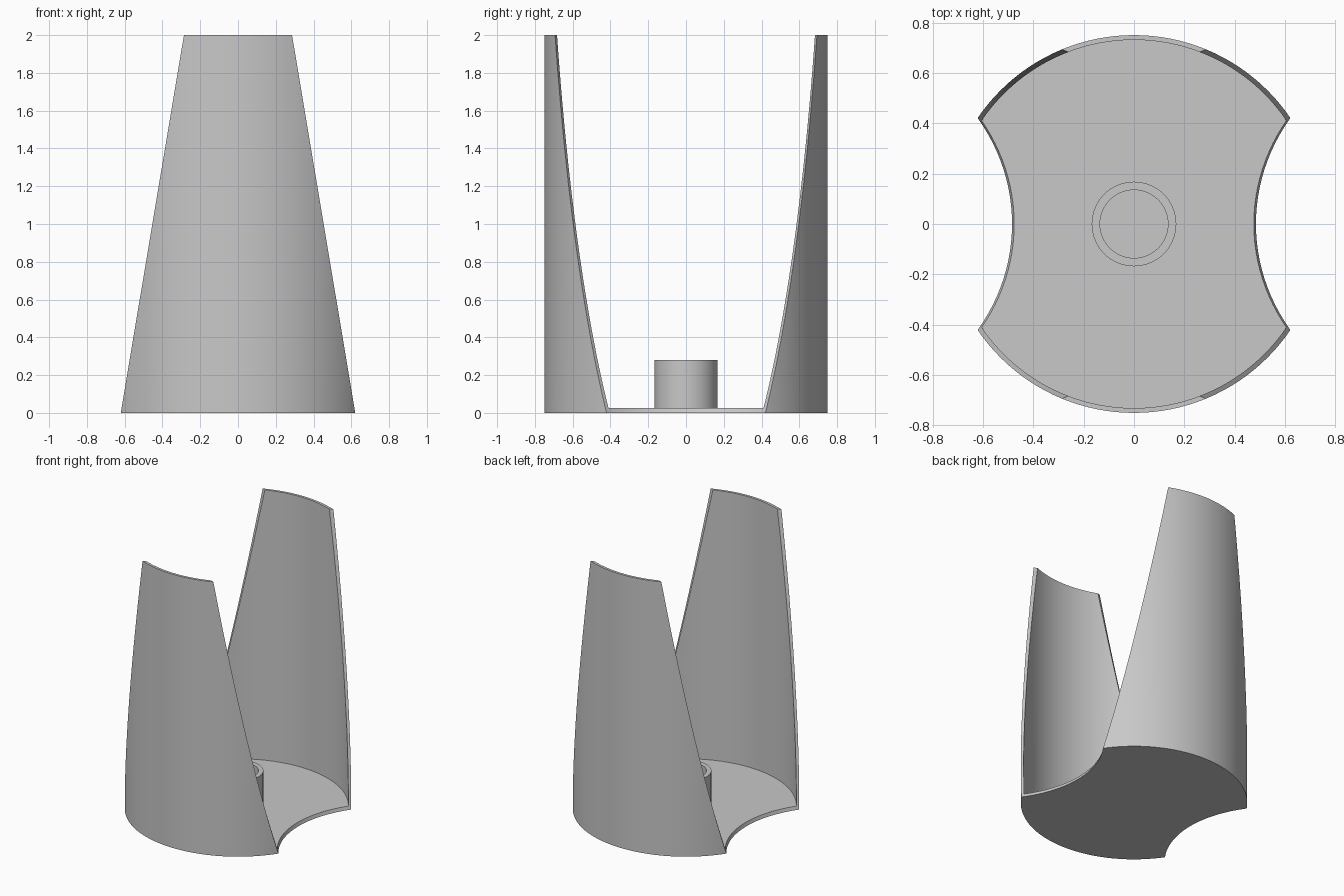
import bpy
import bmesh
import math
from mathutils import Matrix

cube = bpy.data.objects.get("Cube")
if cube:
    bpy.data.objects.remove(cube, do_unlink=True)

RADIUS, INNER, HEIGHT, FLOOR = 0.75, 0.731, 2.0, 0.025
BASE_X, TOP_X = 0.62, 0.287        # half width of each wall at base and rim

grey = bpy.data.materials.new("light grey")
grey.use_nodes = True
colour = (0.58, 0.58, 0.58, 1)
grey.diffuse_color = colour
grey.node_tree.nodes["Principled BSDF"].inputs["Base Color"].default_value = colour


def lathe(name, profile, segments):
    """Turn a (radius, z) profile around z and cap both ends."""
    bm = bmesh.new()
    rings = []
    for r, z in profile:
        angles = [math.tau * i / segments for i in range(segments)]
        rings.append([bm.verts.new((r * math.cos(a), r * math.sin(a), z)) for a in angles])
    for low, high in zip(rings, rings[1:]):
        for i in range(segments):
            j = (i + 1) % segments
            bm.faces.new((low[i], low[j], high[j], high[i]))
    bm.faces.new(rings[0])
    bm.faces.new(rings[-1])
    bmesh.ops.recalc_face_normals(bm, faces=bm.faces)
    mesh = bpy.data.meshes.new(name)
    bm.to_mesh(mesh)
    bm.free()
    mesh.materials.append(grey)
    obj = bpy.data.objects.new(name, mesh)
    bpy.context.collection.objects.link(obj)
    return obj


def activate(obj):
    bpy.ops.object.select_all(action="DESELECT")
    obj.select_set(True)
    bpy.context.view_layer.objects.active = obj


# Thin-walled round cup
cup = lathe("cup_body", [(RADIUS, 0), (RADIUS, HEIGHT), (INNER, HEIGHT), (INNER, FLOOR)], 128)

# Leaning cylinders of the same radius cut away both sides
tilt = math.radians(19)
reach = 1 + 1 / math.cos(tilt)
middle_x = (BASE_X + TOP_X) / 2 * reach
for side in (1, -1):
    cutter = lathe("side_cutter", [(RADIUS, -2), (RADIUS, 2)], 128)
    cutter.data.transform(Matrix.Translation((side * middle_x, 0, HEIGHT / 2))
                          @ Matrix.Rotation(-side * tilt, 4, "Y"))
    cutter.hide_render = True
    cut = cup.modifiers.new("side_cut", "BOOLEAN")
    cut.operation = "DIFFERENCE"
    cut.solver = "EXACT"
    cut.object = cutter
    activate(cup)
    bpy.ops.object.modifier_apply(modifier=cut.name)
    bpy.data.objects.remove(cutter, do_unlink=True)

# Hollow post in the middle of the floor
post = lathe("centre_socket", [(0.168, 0.01), (0.168, 0.28), (0.135, 0.28), (0.135, 0.027)], 64)

for obj in (cup, post):
    activate(obj)
    bpy.ops.object.shade_smooth_by_angle(angle=math.radians(30))
